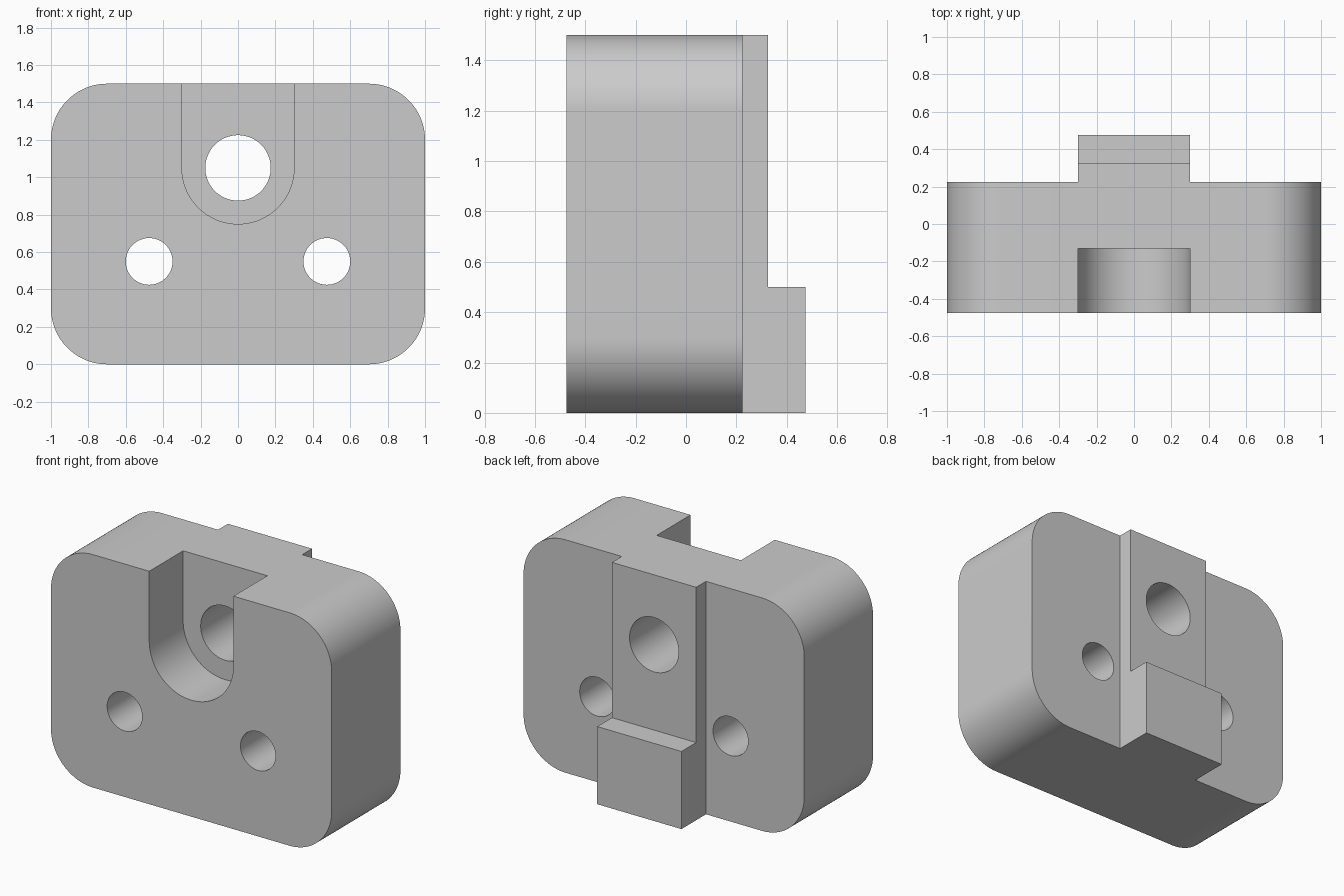
import bpy, bmesh
from math import cos, sin, pi, radians

cube = bpy.data.objects.get("Cube")
if cube:
    bpy.data.objects.remove(cube, do_unlink=True)

grey = bpy.data.materials.new("plain grey")
grey.use_nodes = True
colour = (0.6, 0.6, 0.6, 1)
grey.diffuse_color = colour
grey.node_tree.nodes["Principled BSDF"].inputs["Base Color"].default_value = colour

FRONT, BACK, TOP = -0.475, 0.225, 1.5


def arc(x, z, r, start, end, steps):
    """Points of an arc in the xz plane, angles in degrees."""
    angles = [radians(start + (end - start) * i / steps) for i in range(steps + 1)]
    return [(x + r * cos(a), z + r * sin(a)) for a in angles]


def circle(x, z, r):
    return arc(x, z, r, 0, 360, 64)[:-1]


def extrude(name, outline, y0, y1):
    """Solid made by sweeping an xz outline from y0 to y1."""
    bm = bmesh.new()
    face = bm.faces.new([bm.verts.new((x, y0, z)) for x, z in outline])
    swept = bmesh.ops.extrude_face_region(bm, geom=[face])["geom"]
    verts = [v for v in swept if isinstance(v, bmesh.types.BMVert)]
    bmesh.ops.translate(bm, verts=verts, vec=(0, y1 - y0, 0))
    bmesh.ops.recalc_face_normals(bm, faces=bm.faces)
    mesh = bpy.data.meshes.new(name)
    bm.to_mesh(mesh)
    bm.free()
    mesh.materials.append(grey)
    obj = bpy.data.objects.new(name, mesh)
    bpy.context.collection.objects.link(obj)
    return obj


def combine(target, tool, operation):
    """Apply a boolean and discard the tool."""
    mod = target.modifiers.new(tool.name, "BOOLEAN")
    mod.operation, mod.solver, mod.object = operation, "EXACT", tool
    bpy.context.view_layer.objects.active = target
    bpy.ops.object.modifier_apply(modifier=mod.name)
    bpy.data.objects.remove(tool, do_unlink=True)


def box(x, z0, z1):
    return [(-x, z0), (x, z0), (x, z1), (-x, z1)]


# Thick plate with rounded corners
R = 0.3
corners = [(1 - R, TOP - R, 0), (R - 1, TOP - R, 90), (R - 1, R, 180), (1 - R, R, 270)]
outline = [p for x, z, a in corners for p in arc(x, z, R, a, a + 90, 24)]
block = extrude("mounting_block", outline, FRONT, BACK)

# Rear rail with a thicker foot
combine(block, extrude("rear_rail", box(0.3, 0, TOP), 0, 0.325), "UNION")
combine(block, extrude("rear_foot", box(0.3, 0, 0.5), 0, 0.475), "UNION")

# Round-bottomed front pocket, open at the top
pocket = arc(0, 1.05, 0.3, 180, 360, 48) + [(0.3, 1.7), (-0.3, 1.7)]
combine(block, extrude("pocket_cutter", pocket, -0.6, -0.13), "DIFFERENCE")

# Through holes
for x, z, r in [(0, 1.05, 0.175), (-0.475, 0.55, 0.125), (0.475, 0.55, 0.125)]:
    combine(block, extrude("hole_cutter", circle(x, z, r), -0.7, 0.7), "DIFFERENCE")

block.select_set(True)
bpy.context.view_layer.objects.active = block
bpy.ops.object.shade_smooth_by_angle(angle=radians(30))
